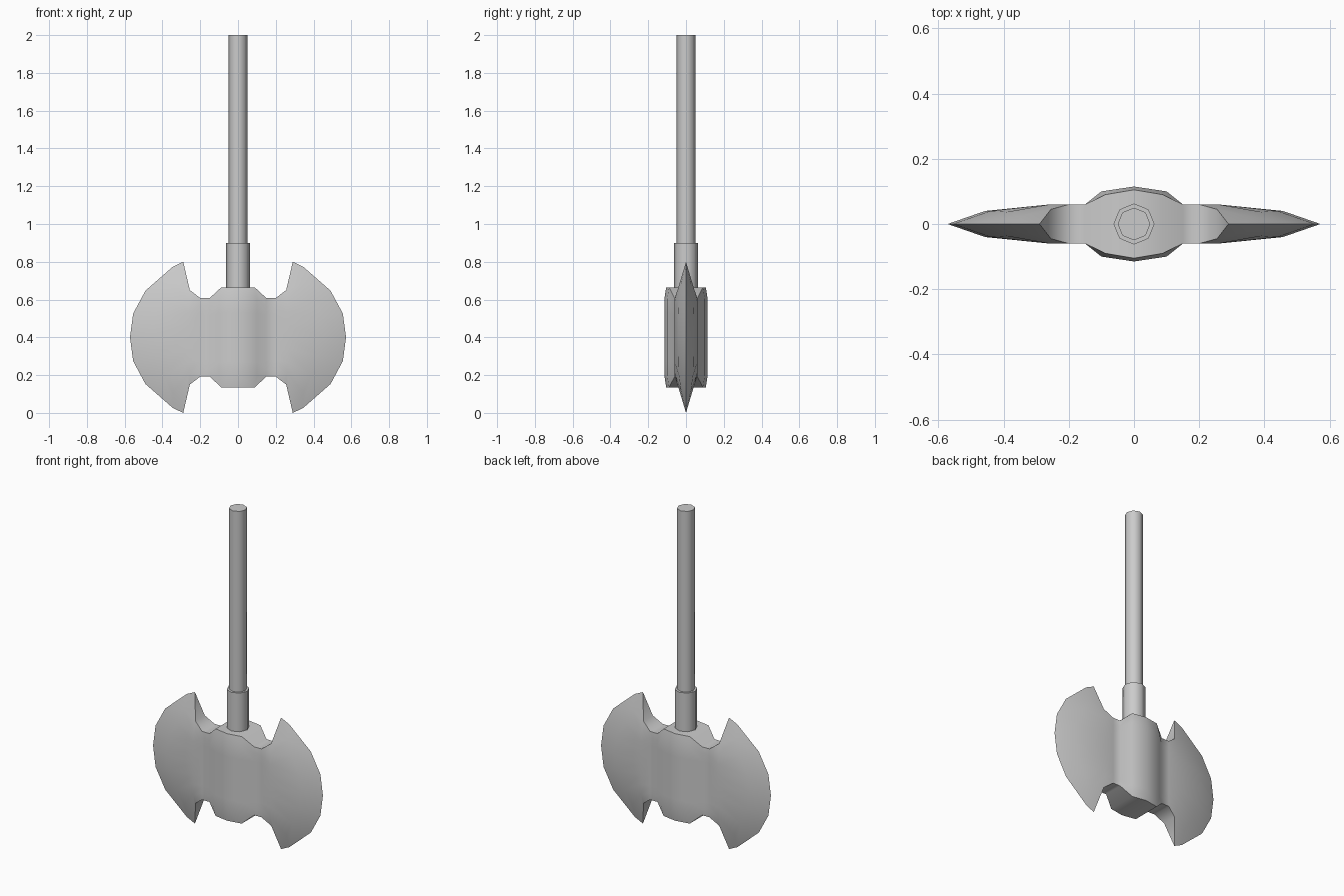
import bpy, bmesh

if "Cube" in bpy.data.objects:
    bpy.data.objects.remove(bpy.data.objects["Cube"])

CZ = 0.401  # mid height of the axe head


def finish(obj, angle):
    bpy.ops.object.select_all(action='DESELECT')
    obj.select_set(True)
    bpy.context.view_layer.objects.active = obj
    bpy.ops.object.shade_smooth_by_angle(angle=angle)


def rod(name, radius, z0, z1):
    bpy.ops.mesh.primitive_cylinder_add(vertices=8, radius=radius, depth=z1 - z0,
                                        location=(0, 0, (z0 + z1) / 2))
    obj = bpy.context.object
    obj.name = name
    finish(obj, 0.9)


# Handle and collar
rod("handle", 0.05, 0.85, 2.0)
rod("collar", 0.063, 0.64, 0.9)

# Axe head: columns from hub to cutting edge, rows from top to mid height (x, y, height)
tip = (0.29, 0.0, 0.40)
columns = [
    [(0, 0.105, 0.265), (0, 0.115, 0.20), (0, 0.115, 0.13), (0, 0.115, 0.07), (0, 0.115, 0)],
    [(0.088, 0.09, 0.265)] + [(0.10, 0.10, h) for h in (0.20, 0.13, 0.07, 0)],
    [(0.15, 0.06, h) for h in (0.208, 0.17, 0.12, 0.06, 0)],
    [(0.20, 0.06, h) for h in (0.208, 0.17, 0.12, 0.06, 0)],
    [(0.255, 0.045, 0.25)] + [(0.26, 0.06, h) for h in (0.19, 0.13, 0.065, 0)],
    [tip, (0.345, 0.025, 0.29), (0.39, 0.037, 0.205), (0.44, 0.04, 0.10), (0.457, 0.04, 0)],
    [tip, (0.345, 0, 0.374), (0.49, 0, 0.247), (0.555, 0, 0.126), (0.572, 0, 0)],
]
# Continue each column below mid height
columns = [c + [(x, y, -h) for x, y, h in reversed(c[:-1])] for c in columns]

bm = bmesh.new()
cache = {}


def vert(x, y, h):
    key = (round(x, 4) + 0.0, round(y, 4) + 0.0, round(h, 4) + 0.0)
    if key not in cache:
        cache[key] = bm.verts.new((key[0], key[1], CZ + key[2]))
    return cache[key]


def face(points):
    vs = list(dict.fromkeys(vert(*p) for p in points))
    if len(vs) > 2 and not bm.faces.get(vs):
        bm.faces.new(vs)


for sx in (1, -1):
    for a, b in zip(columns, columns[1:]):
        # Broad front and back surfaces
        for sy in (1, -1):
            for i in range(len(a) - 1):
                face([(sx * x, sy * y, h) for x, y, h in (a[i], b[i], b[i + 1], a[i + 1])])
        # Top and bottom rims
        for r in (0, -1):
            (xa, ya, ha), (xb, yb, hb) = a[r], b[r]
            face([(sx * xa, ya, ha), (sx * xb, yb, hb), (sx * xb, -yb, hb), (sx * xa, -ya, ha)])

bmesh.ops.recalc_face_normals(bm, faces=bm.faces)
mesh = bpy.data.meshes.new("axe_head")
bm.to_mesh(mesh)
bm.free()
# Settle the lower tips exactly on the ground
low = min(v.co.z for v in mesh.vertices)
for v in mesh.vertices:
    v.co.z -= low
head = bpy.data.objects.new("axe_head", mesh)
bpy.context.collection.objects.link(head)
finish(head, 0.75)
